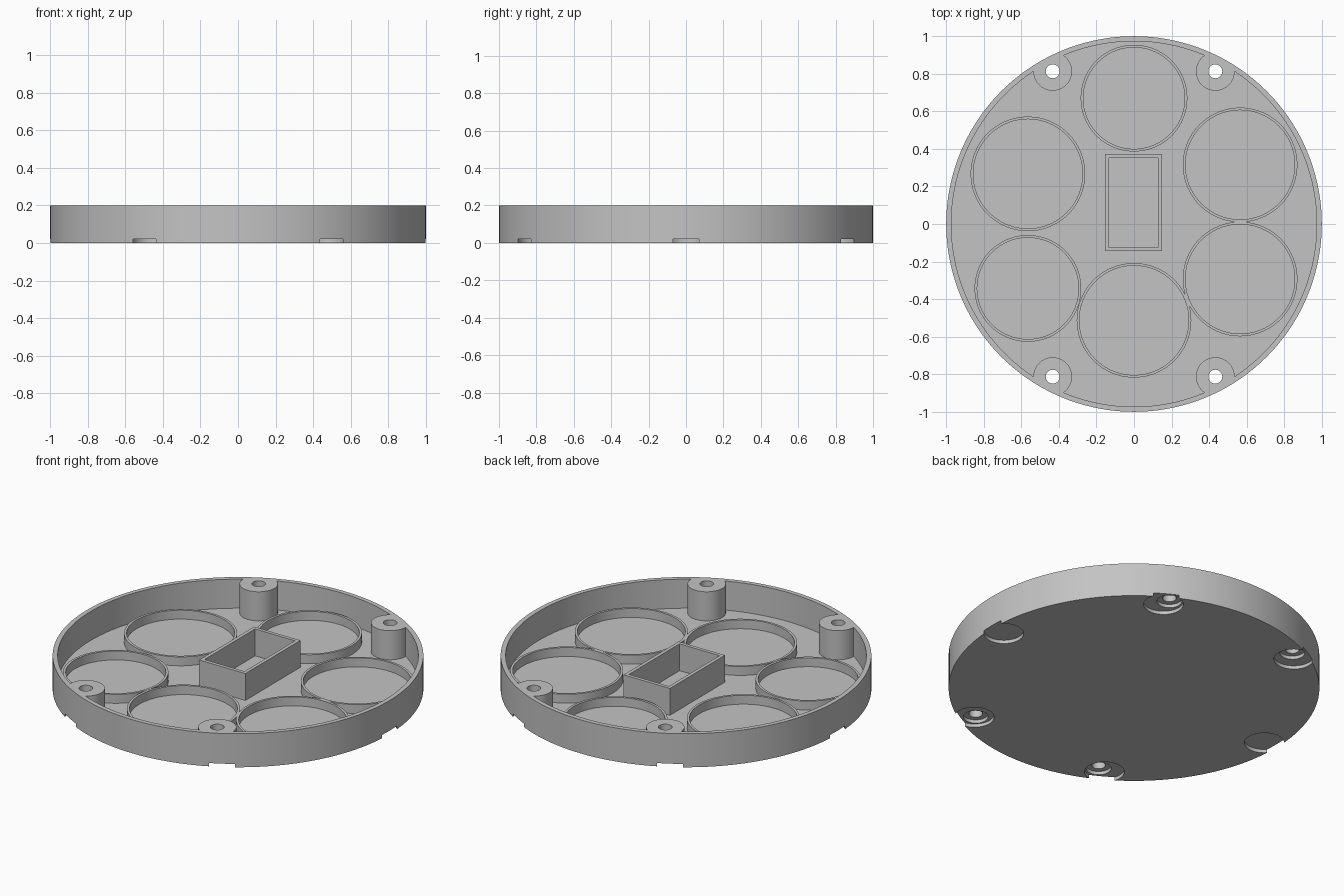
import bpy
import bmesh
import math
from mathutils import Matrix

if "Cube" in bpy.data.objects:
    bpy.data.objects.remove(bpy.data.objects["Cube"], do_unlink=True)

grey = bpy.data.materials.new("plain grey")
grey.use_nodes = True
grey.diffuse_color = (0.55, 0.55, 0.55, 1)
grey.node_tree.nodes["Principled BSDF"].inputs["Base Color"].default_value = grey.diffuse_color

RIM = 0.2        # total height
WALL = 0.027     # outer wall and floor thickness
RECESS = 0.02    # depth of the foot recesses


def make_object(name, bm):
    bmesh.ops.recalc_face_normals(bm, faces=bm.faces)
    mesh = bpy.data.meshes.new(name)
    bm.to_mesh(mesh)
    bm.free()
    mesh.materials.append(grey)
    obj = bpy.data.objects.new(name, mesh)
    bpy.context.collection.objects.link(obj)
    return obj


def cylinder(name, x, y, radius, z0, z1, sides=64):
    bm = bmesh.new()
    bmesh.ops.create_cone(bm, cap_ends=True, segments=sides, radius1=radius, radius2=radius,
                          depth=z1 - z0, matrix=Matrix.Translation((x, y, (z0 + z1) / 2)))
    return make_object(name, bm)


def block(name, x0, x1, y0, y1, z0, z1):
    bm = bmesh.new()
    place = Matrix.Translation(((x0 + x1) / 2, (y0 + y1) / 2, (z0 + z1) / 2))
    size = Matrix.Diagonal((x1 - x0, y1 - y0, z1 - z0, 1))
    bmesh.ops.create_cube(bm, size=1, matrix=place @ size)
    return make_object(name, bm)


def ring(name, x, y, outer, inner, z0, z1, steps=96):
    bm = bmesh.new()
    profile = [bm.verts.new((x + r, y, z))
               for r, z in ((inner, z0), (outer, z0), (outer, z1), (inner, z1))]
    edges = [bm.edges.new((profile[i], profile[(i + 1) % 4])) for i in range(4)]
    bmesh.ops.spin(bm, geom=profile + edges, cent=(x, y, 0), axis=(0, 0, 1),
                   angle=math.tau, steps=steps, use_duplicate=False)
    bmesh.ops.remove_doubles(bm, verts=bm.verts, dist=0.0001)
    return make_object(name, bm)


def select_only(obj):
    bpy.ops.object.select_all(action="DESELECT")
    obj.select_set(True)
    bpy.context.view_layer.objects.active = obj


def cut(target, cutter):
    mod = target.modifiers.new("cut", "BOOLEAN")
    mod.operation = "DIFFERENCE"
    mod.solver = "EXACT"
    mod.object = cutter
    select_only(target)
    bpy.ops.object.modifier_apply(modifier=mod.name)
    bpy.data.objects.remove(cutter, do_unlink=True)


def smooth(obj):
    select_only(obj)
    bpy.ops.object.shade_smooth_by_angle(angle=math.radians(30))


posts = [(sx * 0.433, sy * 0.813) for sx in (-1, 1) for sy in (-1, 1)]

# Round tray, hollowed out around four screw posts that merge into the wall
tray = cylinder("tray", 0, 0, 1, 0, RIM, 160)
cavity = cylinder("cavity_cutter", 0, 0, 1 - WALL, WALL, RIM + 0.1, 160)
for x, y in posts:
    cut(cavity, cylinder("post_cutter", x, y, 0.103, -0.1, RIM + 0.2))
cut(tray, cavity)

# Six shallow foot recesses underneath, breaking through the rim
for i in range(6):
    a = i * math.tau / 6
    cut(tray, cylinder("recess_cutter", 0.917 * math.cos(a), 0.917 * math.sin(a),
                       0.107, -0.1, RECESS))

# Counterbored screw holes through the posts
for x, y in posts:
    cut(tray, cylinder("counterbore_cutter", x, y, 0.067, -0.1, RECESS * 2, 48))
    cut(tray, cylinder("hole_cutter", x, y, 0.037, -0.1, RIM + 0.1, 32))
smooth(tray)

# Low round holders on the floor
holders = {
    "back_holder": (0, 0.67, 0.284),
    "back_left_holder": (0.565, 0.315, 0.305),
    "front_left_holder": (0.565, -0.293, 0.305),
    "back_right_holder": (-0.565, 0.267, 0.305),
    "front_right_holder": (-0.565, -0.343, 0.284),
    "front_holder": (0, -0.513, 0.305),
}
for name, (x, y, radius) in holders.items():
    smooth(ring(name, x, y, radius, radius - 0.014, WALL - 0.005, 0.08))

# Tall open box in the middle
box = block("centre_box", -0.155, 0.15, -0.145, 0.373, WALL - 0.005, 0.187)
cut(box, block("box_cutter", -0.134, 0.129, -0.124, 0.352, -0.1, RIM + 0.1))
